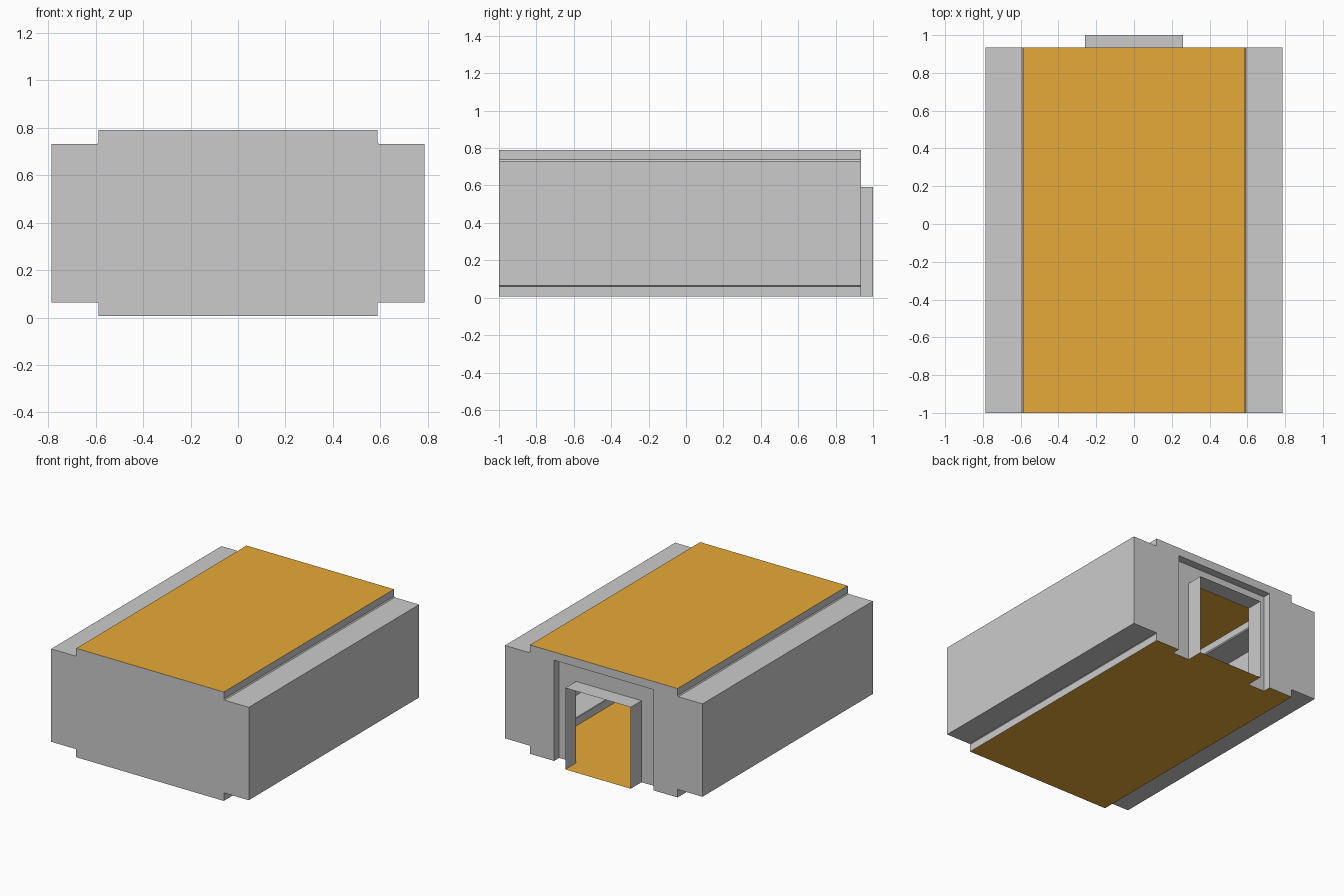
import bpy

if "Cube" in bpy.data.objects:
    bpy.data.objects.remove(bpy.data.objects["Cube"])

FRONT, BACK, RECESS, END = -1.0, 0.935, 0.877, 1.0
Z0, Z1 = 0.006, 0.789

orange = bpy.data.materials.new("orange_panel")
orange.diffuse_color = (0.8, 0.4, 0.04, 1)
orange.use_nodes = True
orange.node_tree.nodes["Principled BSDF"].inputs["Base Color"].default_value = orange.diffuse_color


def make(name, verts, faces, mat=None, mirror=False):
    mesh = bpy.data.meshes.new(name)
    mesh.from_pydata(verts, [], faces)
    obj = bpy.data.objects.new(name, mesh)
    bpy.context.collection.objects.link(obj)
    if mat:
        mesh.materials.append(mat)
    if mirror:
        obj.modifiers.new("mirror", 'MIRROR').use_axis = (True, False, False)
    return obj


def strip(name, path, y0, y1, mirror=False):
    """Sheet swept along y from an open x-z path."""
    n = len(path)
    verts = [(x, y, z) for y in (y0, y1) for x, z in path]
    faces = [(i, i + n, i + n + 1, i + 1) for i in range(n - 1)]
    return make(name, verts, faces, mirror=mirror)


def wall(name, outline, y, flip=False):
    """Flat upright sheet from an x-z outline."""
    order = list(range(len(outline)))
    return make(name, [(x, y, z) for x, z in outline], [order[::-1] if flip else order])


def panel(name, outline, z, flip=False):
    """Flat level coloured sheet from an x-y outline."""
    order = list(range(len(outline)))
    return make(name, [(x, y, z) for x, y in outline], [order[::-1] if flip else order], orange)


def mirrored(half):
    """Complete an outline whose right half is given."""
    return half + [(-x, v) for x, v in reversed(half)]


# Room side: stepped half profile, mirrored to the other side
side = [(0.587, Z0), (0.587, 0.060), (0.591, 0.064), (0.786, 0.064),
        (0.786, 0.732), (0.593, 0.732), (0.587, 0.739), (0.587, Z1)]
strip("side_walls", side, FRONT, BACK, mirror=True)

# Front wall, and back wall with the doorway recess cut out
recess = [(0.395, Z0), (0.395, 0.73)]
door = [(0.26, Z0), (0.26, 0.592)]
wall("front_wall", mirrored(side), FRONT)
wall("back_wall", mirrored(recess)[::-1] + mirrored(side)[::1], BACK, flip=True)

# Recess around the door and the door tunnel
strip("recess_sides", mirrored(recess)[::-1], RECESS, BACK)
wall("recess_wall", mirrored(door)[::-1] + mirrored(recess), RECESS, flip=True)
strip("door_tunnel", mirrored(door), RECESS, END)

# Coloured ceiling and floor; the floor runs out through the tunnel
panel("ceiling", [(-0.587, FRONT), (0.587, FRONT), (0.587, BACK), (-0.587, BACK)], Z1)
floor = [(0.587, FRONT), (0.587, BACK), (0.395, BACK), (0.395, RECESS),
         (0.26, RECESS), (0.26, END)]
panel("floor", mirrored(floor), Z0, flip=True)
